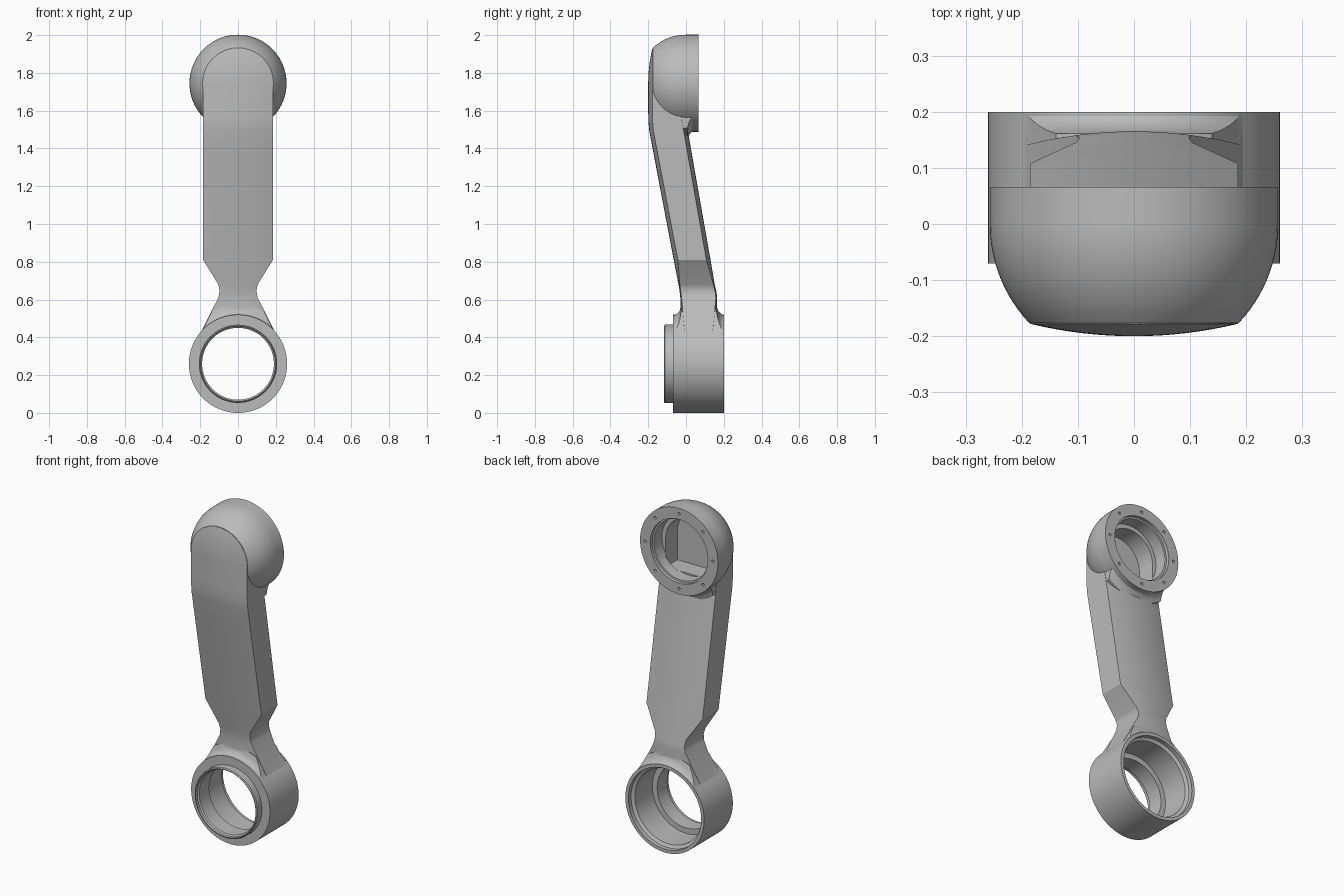
import bpy, bmesh, math
from mathutils import Vector

if "Cube" in bpy.data.objects:
    bpy.data.objects.remove(bpy.data.objects["Cube"])

RING_Z, HEAD_Z = 0.26, 1.745   # heights of the two joint axes
SEG = 96

grey = bpy.data.materials.new("grey_metal")
grey.diffuse_color = (0.5, 0.5, 0.5, 1)
grey.use_nodes = True
grey.node_tree.nodes["Principled BSDF"].inputs["Base Color"].default_value = grey.diffuse_color


def loft(name, loops):
    """Skin equal-length closed loops and cap both ends."""
    bm = bmesh.new()
    rows = [[bm.verts.new(p) for p in loop] for loop in loops]
    n = len(rows[0])
    for a, b in zip(rows, rows[1:]):
        for i in range(n):
            j = (i + 1) % n
            bm.faces.new((a[i], a[j], b[j], b[i]))
    bm.faces.new(rows[0][::-1])
    bm.faces.new(rows[-1])
    bmesh.ops.recalc_face_normals(bm, faces=bm.faces[:])
    mesh = bpy.data.meshes.new(name)
    bm.to_mesh(mesh)
    bm.free()
    mesh.materials.append(grey)
    ob = bpy.data.objects.new(name, mesh)
    bpy.context.collection.objects.link(ob)
    return ob


def lathe(name, profile, z, x=0.0, seg=SEG):
    """Revolve (radius, y) points about an axis parallel to y."""
    angles = [2 * math.pi * i / seg for i in range(seg)]
    return loft(name, [[(x + r * math.cos(a), y, z + r * math.sin(a)) for a in angles]
                       for r, y in profile])


def prism(name, outline, y0, y1):
    """Extrude an (x, z) outline along y."""
    return loft(name, [[(x, y, z) for x, z in outline] for y in (y0, y1)])


def boolean(ob, tool, op):
    mod = ob.modifiers.new(op, 'BOOLEAN')
    mod.operation, mod.object, mod.solver = op, tool, 'EXACT'
    dg = bpy.context.evaluated_depsgraph_get()
    dg.update()
    mesh = bpy.data.meshes.new_from_object(ob.evaluated_get(dg))
    ob.modifiers.clear()
    ob.data = mesh
    bpy.data.objects.remove(tool)


# Arm: stations of height, half width, front y and back y
stations = [(0.42, 0.20, -0.030, 0.165), (0.52, 0.15, -0.030, 0.165),
            (0.61, 0.104, -0.030, 0.165), (0.645, 0.097, -0.034, 0.160),
            (0.68, 0.104, -0.040, 0.152), (0.81, 0.185, -0.065, 0.130),
            (0.86, 0.185, -0.0745, 0.121), (1.40, 0.185, -0.177, 0.026),
            (1.49, 0.185, -0.194, 0.010), (1.54, 0.185, -0.199, 0.001),
            (1.59, 0.185, -0.200, -0.008), (HEAD_Z, 0.185, -0.200, -0.02)]
for k in range(1, 17):          # rounded top end
    a = math.radians(87) * k / 16
    stations.append((HEAD_Z + 0.185 * math.sin(a), 0.185 * math.cos(a),
                     -0.2 + 0.022 * math.sin(a) ** 2, -0.02))
COLS = 16
loops = []
for z, w, front, back in stations:
    xs = [w * (2 * i / COLS - 1) for i in range(COLS + 1)]
    crown = [0.022 * (x / 0.185) ** 2 for x in xs]
    loops.append([(x, front + c, z) for x, c in zip(xs, crown)] +
                 [(x, back - c, z) for x, c in zip(xs[::-1], crown[::-1])])
link = loft("link_arm", loops)

# Lower ring body with front lip
boolean(link, lathe("ring_body", [(0.202, -0.117), (0.207, -0.112), (0.207, -0.07),
                                  (0.26, -0.07), (0.26, 0.2)], RING_Z), 'UNION')

# Domed head: a sphere running into a short cylinder
dome = [(0.257, 0.066), (0.257, 0.0)]
dome += [(math.sqrt(0.257 ** 2 - y * y), y) for y in [-0.176 * k / 14 for k in range(1, 15)]]
boolean(link, lathe("head_dome", dome, HEAD_Z), 'UNION')

# Fillet collar where the arm runs into the ring
collar = lathe("ring_fillet", [(0.258, -0.062), (0.262, -0.05), (0.27, -0.04), (0.285, -0.032),
                               (0.31, -0.026), (0.31, 0.161), (0.29, 0.167), (0.275, 0.175),
                               (0.265, 0.184), (0.258, 0.196)], RING_Z)
boolean(collar, prism("fillet_clip", [(-0.197, 0.421), (0.197, 0.421), (0.099, 0.617),
                                      (-0.099, 0.617)], -0.3, 0.3), 'INTERSECT')
boolean(link, collar, 'UNION')

# Fillet collar under the head
collar = lathe("head_fillet", [(0.30, -0.08), (0.30, 0.008), (0.28, 0.014), (0.266, 0.022),
                               (0.258, 0.032), (0.252, 0.045)], HEAD_Z)
boolean(collar, prism("fillet_clip", [(-0.183, 1.3), (0.183, 1.3), (0.183, 1.6),
                                      (-0.183, 1.6)], -0.3, 0.3), 'INTERSECT')
boolean(link, collar, 'UNION')

# Stepped through bore of the ring
boolean(link, lathe("ring_bore", [(0.198, -0.2), (0.198, -0.1), (0.19, -0.094), (0.19, 0.0),
                                  (0.222, 0.0), (0.222, 0.165), (0.24, 0.175), (0.24, 0.3)],
                    RING_Z), 'DIFFERENCE')

# Round bore in the back of the head, then the flat-walled pocket behind it
boolean(link, lathe("head_bore", [(0.18, -0.03), (0.18, 0.045), (0.19, 0.046), (0.19, 0.2)],
                    HEAD_Z), 'DIFFERENCE')
pocket = [(-0.155, 1.575), (0.155, 1.575)]
pocket += [(0.155 * math.cos(math.pi * k / 32), HEAD_Z + 0.155 * math.sin(math.pi * k / 32))
           for k in range(33)]
boolean(link, prism("head_pocket", pocket, -0.14, -0.02), 'DIFFERENCE')

# Ring of screw holes in the back face of the head
for k in range(8):
    a = math.pi / 4 * k
    boolean(link, lathe("screw_hole", [(0.008, 0.03), (0.008, 0.1)],
                        HEAD_Z + 0.223 * math.sin(a), 0.223 * math.cos(a), 12), 'DIFFERENCE')

# Smooth curved faces, keep machined edges sharp
bpy.ops.object.select_all(action='DESELECT')
link.select_set(True)
bpy.context.view_layer.objects.active = link
bpy.ops.object.shade_smooth_by_angle(angle=math.radians(25))
weighted = link.modifiers.new("weighted_normals", 'WEIGHTED_NORMAL')
weighted.keep_sharp = True
